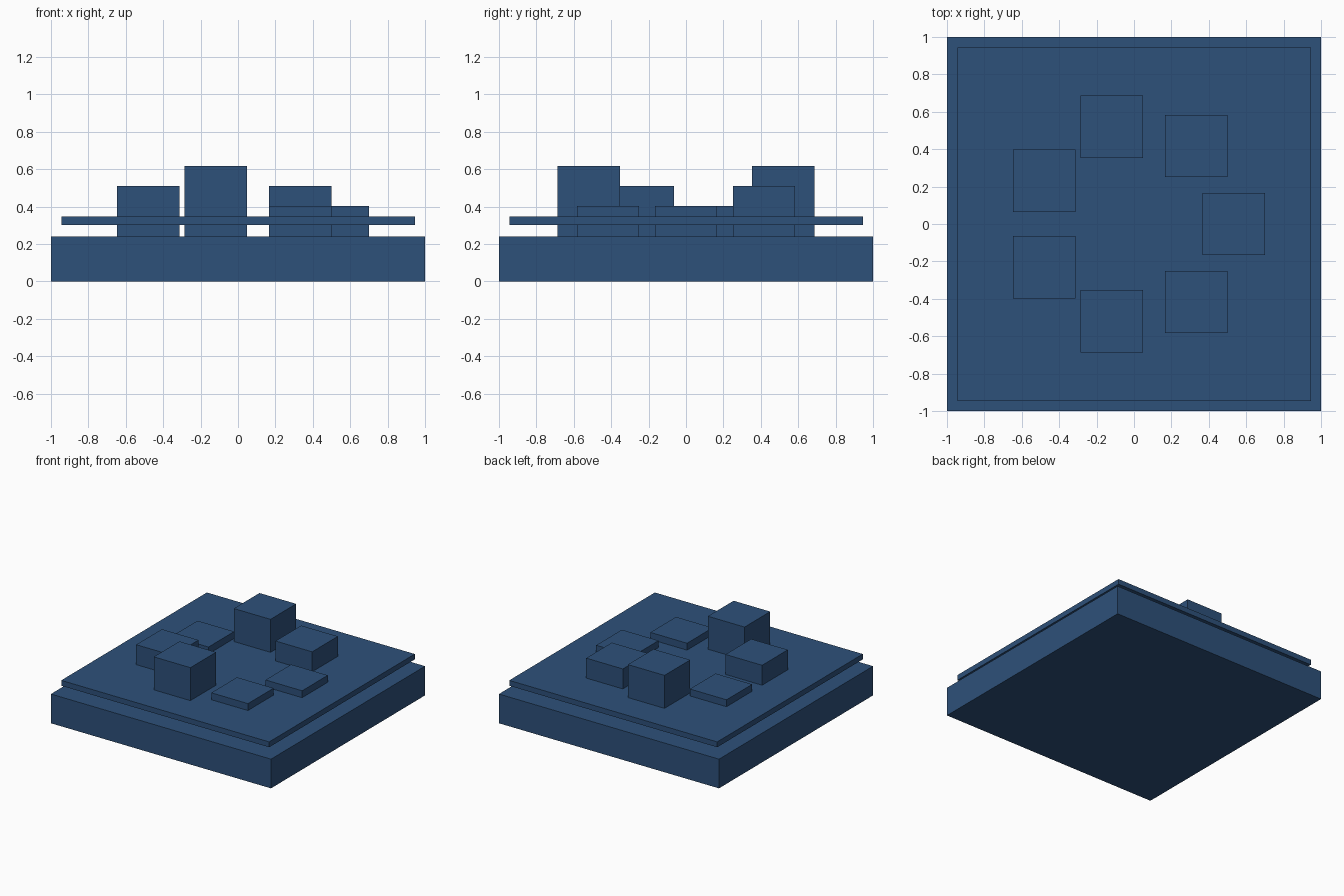
import bpy
from math import cos, sin, tau

if "Cube" in bpy.data.objects:
    bpy.data.objects.remove(bpy.data.objects["Cube"])

blue = bpy.data.materials.new("blue")
blue.diffuse_color = (0.027, 0.082, 0.195, 1)
blue.use_nodes = True
blue.node_tree.nodes["Principled BSDF"].inputs["Base Color"].default_value = blue.diffuse_color


def box(name, x, y, z0, z1, width):
    """Square box centred on x, y and spanning z0 to z1."""
    bpy.ops.mesh.primitive_cube_add(size=1, location=(x, y, (z0 + z1) / 2))
    ob = bpy.context.object
    ob.name = name
    ob.scale = (width, width, z1 - z0)
    bpy.ops.object.transform_apply(location=False, rotation=False, scale=True)
    ob.data.materials.append(blue)


# Thick base slab and the thin plate held just above it
box("base_slab", 0, 0, 0, 0.24, 2.0)
box("upper_plate", 0, 0, 0.302, 0.346, 1.89)

# Ring of seven blocks rising through the plate in three repeating heights
COUNT, RADIUS = 7, 0.533
for i in range(COUNT):
    a = tau * i / COUNT
    top = 0.403 + 0.107 * (i % 3)
    box(f"block_{i + 1}", RADIUS * cos(a), RADIUS * sin(a), 0.24, top, 0.333)
